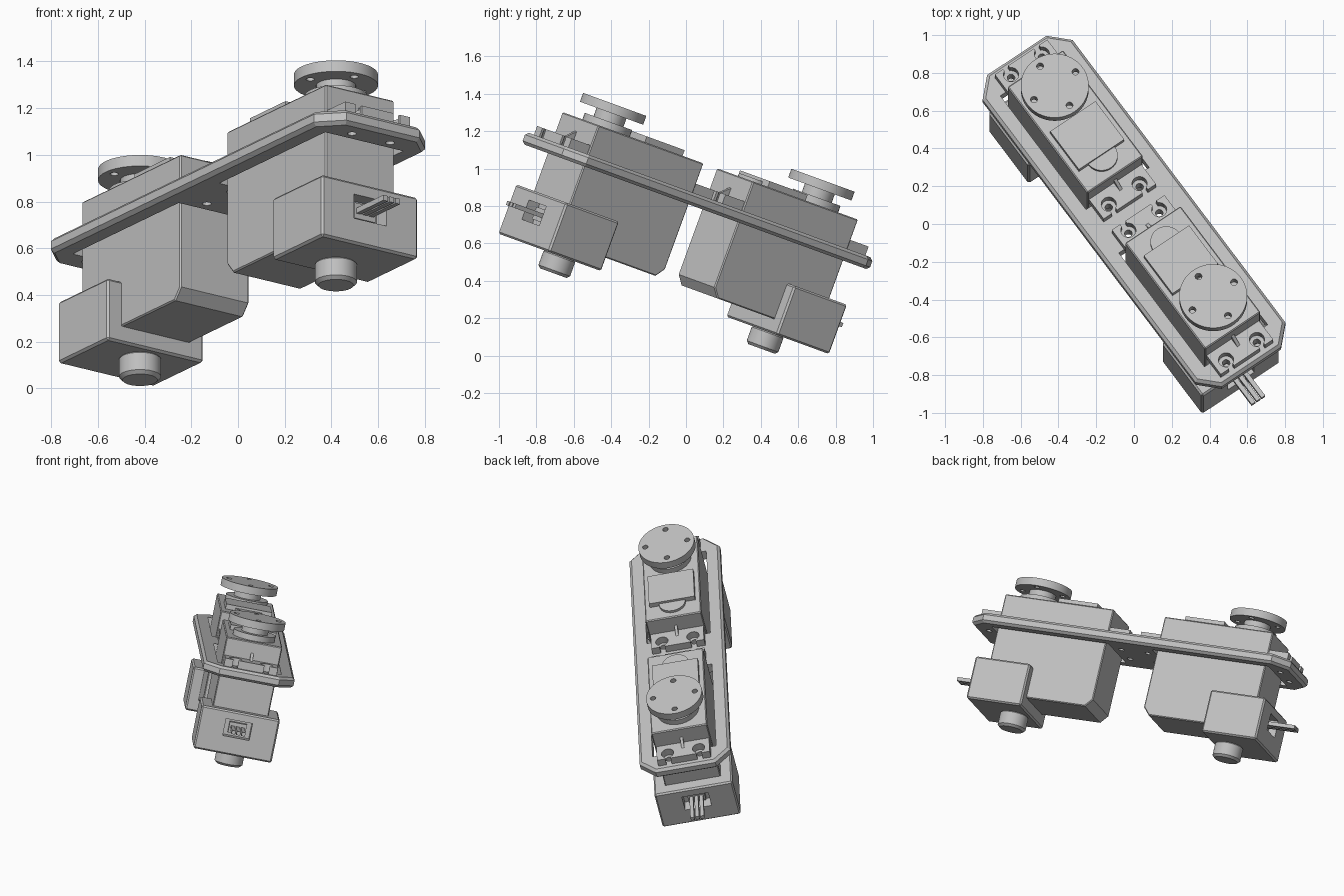
import bpy, bmesh
from math import radians, cos, sin, pi
from mathutils import Matrix

cube = bpy.data.objects.get("Cube")
if cube:
    bpy.data.objects.remove(cube, do_unlink=True)

grey = bpy.data.materials.new("light grey plastic")
grey.use_nodes = True
COLOUR = (0.53, 0.53, 0.53, 1)
grey.diffuse_color = COLOUR
grey.node_tree.nodes["Principled BSDF"].inputs["Base Color"].default_value = COLOUR

# Tilted frame of the whole assembly: local y runs along the plate
FRAME = (Matrix.Rotation(radians(-20), 4, 'X') @ Matrix.Translation((0, -0.225, 0))
         @ Matrix.Rotation(radians(35.3), 4, 'Z'))
TURN = Matrix.Rotation(pi, 4, 'Z')


def prism(name, points, low, high, axis='z'):
    """Extrude a profile along z, or a (y, z) profile along x."""
    bm = bmesh.new()
    place = (lambda a, b, h: (a, b, h)) if axis == 'z' else (lambda a, b, h: (h, a, b))
    face = bm.faces.new([bm.verts.new(place(a, b, low)) for a, b in points])
    top = bmesh.ops.extrude_face_region(bm, geom=[face])
    offset = place(0, 0, high - low)
    verts = [v for v in top["geom"] if isinstance(v, bmesh.types.BMVert)]
    bmesh.ops.translate(bm, verts=verts, vec=offset)
    bmesh.ops.recalc_face_normals(bm, faces=bm.faces)
    mesh = bpy.data.meshes.new(name)
    bm.to_mesh(mesh)
    bm.free()
    mesh.materials.append(grey)
    obj = bpy.data.objects.new(name, mesh)
    bpy.context.collection.objects.link(obj)
    return obj


def box(name, x0, x1, y0, y1, z0, z1):
    return prism(name, [(x0, y0), (x1, y0), (x1, y1), (x0, y1)], z0, z1)


def disc(name, x, y, r, z0, z1, sides=32):
    return prism(name, [(x + r * cos(2 * pi * i / sides), y + r * sin(2 * pi * i / sides))
                        for i in range(sides)], z0, z1)


def apply(obj, mod):
    bpy.context.view_layer.objects.active = obj
    bpy.ops.object.modifier_apply(modifier=mod.name)


def bevel(obj, width, angle=60, segments=1):
    mod = obj.modifiers.new("bevel", 'BEVEL')
    mod.width, mod.segments = width, segments
    mod.limit_method, mod.angle_limit = 'ANGLE', radians(angle)
    apply(obj, mod)
    return obj


def cut(obj, *cutters):
    for cutter in cutters:
        cutter.hide_render = True
        mod = obj.modifiers.new("cut", 'BOOLEAN')
        mod.operation, mod.solver, mod.object = 'DIFFERENCE', 'EXACT', cutter
        apply(obj, mod)
        bpy.data.objects.remove(cutter, do_unlink=True)
    return obj


# Mounting plate with clipped corners, servo openings and screw holes
W, L, C = 0.292, 1.075, 0.1
outline = [(W, L - C), (W - C, L), (C - W, L), (-W, L - C),
           (-W, C - L), (C - W, -L), (W - C, -L), (W, C - L)]
plate = bevel(prism("mounting_plate", outline, 0.765, 0.832), 0.016)
for s in (1, -1):
    y0, y1 = sorted((0.15 * s, 0.935 * s))
    cut(plate, box("opening_cutter", -0.205, 0.205, y0, y1, 0.7, 0.9))
    for y in (0.09, 0.985):
        for x in (-0.1, 0.1):
            cut(plate, disc("screw_cutter", x, y * s, 0.02, 0.7, 0.9, 16))
plate.matrix_world = FRAME

# One servo, pointing along +y
AXIS = 0.726
parts = []

# Main case with a chamfered inner lower edge
parts.append(prism("servo_case", [(0.172, 0.395), (0.215, 0.345), (0.905, 0.345),
                                  (0.905, 0.998), (0.172, 0.998)], -0.18, 0.18, 'x'))
bevel(parts[0], 0.006)

# Raised lid, its rounded bump and the gear boss
parts.append(box("case_lid", -0.147, 0.147, 0.297, 0.56, 0.99, 1.03))
parts.append(disc("lid_bump", 0, 0.297, 0.085, 0.99, 1.015))
parts.append(disc("gear_boss", 0, AXIS, 0.135, 0.99, 1.035))
parts.append(disc("output_shaft", 0, AXIS, 0.085, 1.03, 1.09))

# Round horn with four screw holes
horn = disc("servo_horn", 0, AXIS, 0.18, 1.082, 1.132, 64)
for x, y in ((0.135, 0), (-0.135, 0), (0, 0.135), (0, -0.135)):
    cut(horn, disc("horn_cutter", x, AXIS + y, 0.018, 1.0, 1.2, 16))
parts.append(horn)

# Mounting ears with keyhole notches, and their ribs
for name, root, tip in (("inner", 0.18, 0.038), ("outer", 0.9, 1.035)):
    y0, y1 = sorted((root, tip))
    ear = box(name + "_ear", -0.17, 0.17, y0, y1, 0.83, 0.882)
    hole = 0.09 if name == "inner" else 0.985
    far = tip + (tip - root)
    for x in (-0.1, 0.1):
        a, b = sorted((hole, far))
        cut(ear, disc("hole_cutter", x, hole, 0.04, 0.8, 0.95, 24),
            box("slot_cutter", x - 0.017, x + 0.017, a, b, 0.8, 0.95))
    parts.append(ear)
    mid = (root + tip) / 2
    parts.append(prism(name + "_rib", [(root, 0.875), (mid, 0.875), (root, 0.93)],
                       -0.009, 0.009, 'x'))

# Rear cap wrapped around the case, with a connector window
cap = bevel(box("rear_cap", -0.252, 0.252, 0.61, 0.98, 0.27, 0.55), 0.01)
cut(cap, box("case_cutter", -0.179, 0.179, 0.5, 0.904, 0.346, 0.7),
    box("window_cutter", -0.085, 0.085, 0.85, 1.1, 0.385, 0.495))
parts.append(cap)

# Connector and its three leads
parts.append(box("connector", -0.055, 0.055, 0.9, 0.94, 0.405, 0.475))
for i, x in enumerate((-0.032, 0, 0.032)):
    parts.append(box("lead_%d" % (i + 1), x - 0.012, x + 0.012, 0.93, 1.14, 0.428, 0.452))

# Idler hub below the cap
hub = disc("idler_hub", 0, AXIS, 0.09, 0.172, 0.28, 40)
parts.append(bevel(hub, 0.015))

# Smooth round parts, then place both servos end to end
for obj in list(parts):
    bpy.ops.object.select_all(action='DESELECT')
    obj.select_set(True)
    bpy.context.view_layer.objects.active = obj
    bpy.ops.object.shade_smooth_by_angle(angle=radians(25))
    twin = obj.copy()
    twin.data = obj.data.copy()
    twin.name = "front_" + obj.name
    obj.name = "back_" + obj.name
    bpy.context.collection.objects.link(twin)
    obj.matrix_world = FRAME
    twin.matrix_world = FRAME @ TURN
